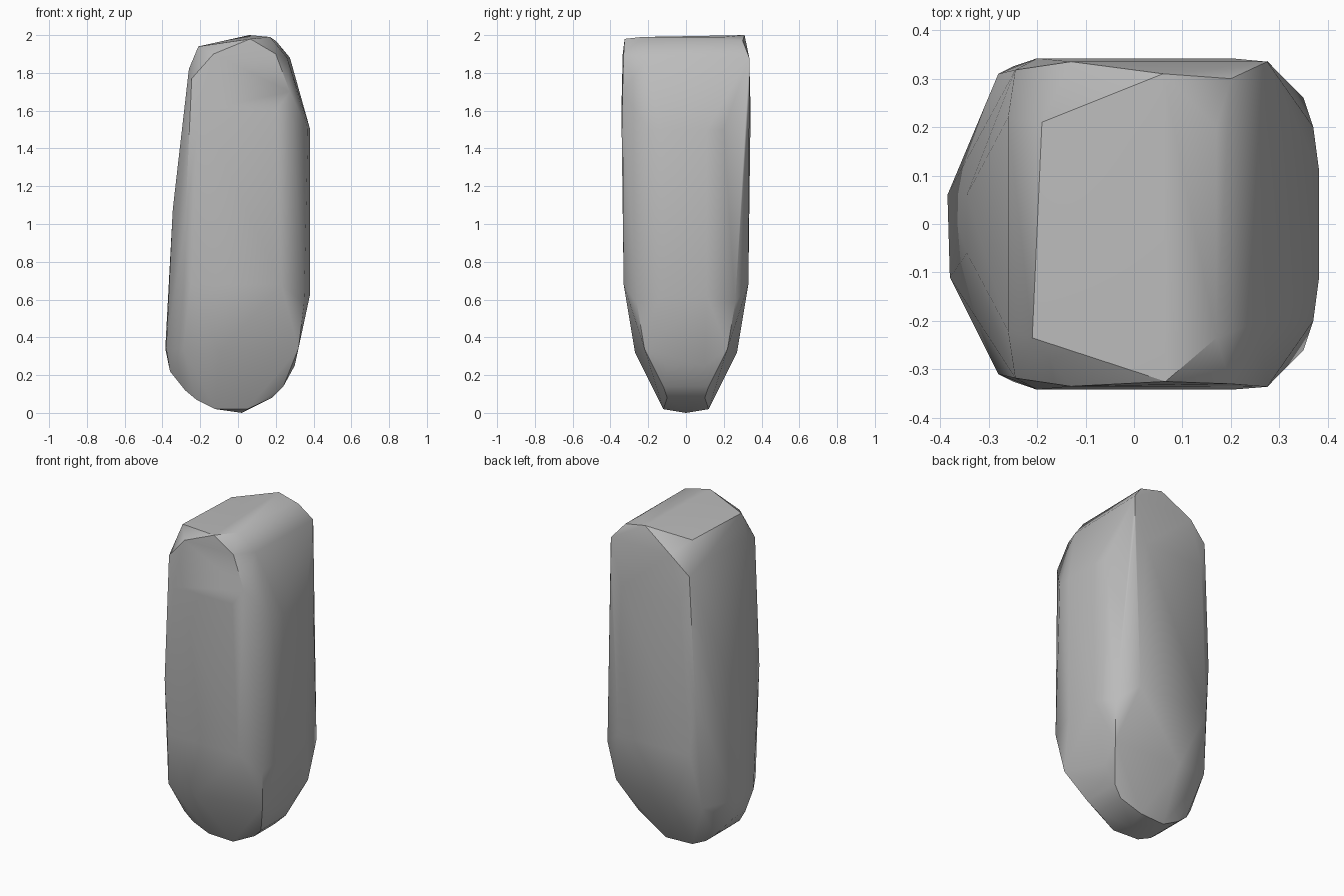
import bpy
import bmesh
from math import radians

default_cube = bpy.data.objects.get("Cube")
if default_cube:
    bpy.data.objects.remove(default_cube, do_unlink=True)


def make_material(name, colour):
    """Create one flat colour for both viewport and render."""
    material = bpy.data.materials.new(name)
    material.use_nodes = True
    material.diffuse_color = colour
    shader = material.node_tree.nodes["Principled BSDF"]
    shader.inputs["Base Color"].default_value = colour
    shader.inputs["Roughness"].default_value = 0.9
    return material


def front_and_back(corners):
    """Repeat each corner on the opposite side of the stone."""
    return [(x, side * y, z) for x, y, z in corners for side in (-1, 1)]


def hull_object(name, corners, material):
    """Wrap a convex stone skin around its corners, merging flat facets."""
    bm = bmesh.new()
    for corner in corners:
        bm.verts.new(corner)
    result = bmesh.ops.convex_hull(bm, input=bm.verts[:])
    loose = [v for v in bm.verts if not v.link_faces]
    bmesh.ops.delete(bm, geom=loose, context='VERTS')
    bmesh.ops.dissolve_limit(bm, angle_limit=radians(2),
                             verts=bm.verts[:], edges=bm.edges[:])
    bmesh.ops.recalc_face_normals(bm, faces=bm.faces[:])
    mesh = bpy.data.meshes.new(name)
    bm.to_mesh(mesh)
    bm.free()
    mesh.materials.append(material)
    stone = bpy.data.objects.new(name, mesh)
    bpy.context.collection.objects.link(stone)
    return stone


# Narrow rounded foot, the same at the front and the back
foot = front_and_back([
    (-.12, .11, .02), (.05, .12, .02), (.18, .1, .08), (.24, .12, .14),
    (-.22, .12, .07), (-.28, .12, .12), (-.36, .06, .22), (.3, .1, .25),
    (.32, .22, .34), (-.29, .26, .34), (-.1, .27, .32),
])
heel = [(.02, 0, 0), (-.385, .06, .34), (-.38, -.11, .34)]

# Broad flat body, leaning in on one flank
body = front_and_back([
    (.23, .33, .68), (-.25, .325, .68), (.38, .11, .62), (.35, .26, .58),
    (-.345, .06, 1.08), (-.28, .31, 1),
    (.382, .11, 1.5), (.37, .2, 1.5),
    (.2, .342, 1.6), (-.2, .342, 1.6), (.275, .336, 1.7),
    (-.26, .22, 1.82), (-.245, .318, 1.77),
])

# Chipped crown, with a different break at each end
front_crown = [
    (-.13, -.335, 1.9), (.065, -.325, 1.98), (.2, -.33, 1.9),
    (.17, -.235, 1.99), (-.21, -.235, 1.94), (.26, -.2, 1.88),
]
back_crown = [
    (-.13, .335, 1.88), (.06, .31, 2), (-.19, .21, 1.94),
    (.2, .3, 1.97), (.17, .2, 1.99), (.26, .2, 1.88), (.275, .335, 1.88),
]

stone_grey = make_material("stone grey", (.5, .5, .5, 1))
stone = hull_object("standing_stone",
                    foot + heel + body + front_crown + back_crown, stone_grey)

# Soft worn facets with crisp broken edges
bpy.ops.object.select_all(action='DESELECT')
stone.select_set(True)
bpy.context.view_layer.objects.active = stone
bpy.ops.object.shade_smooth_by_angle(angle=radians(30))
